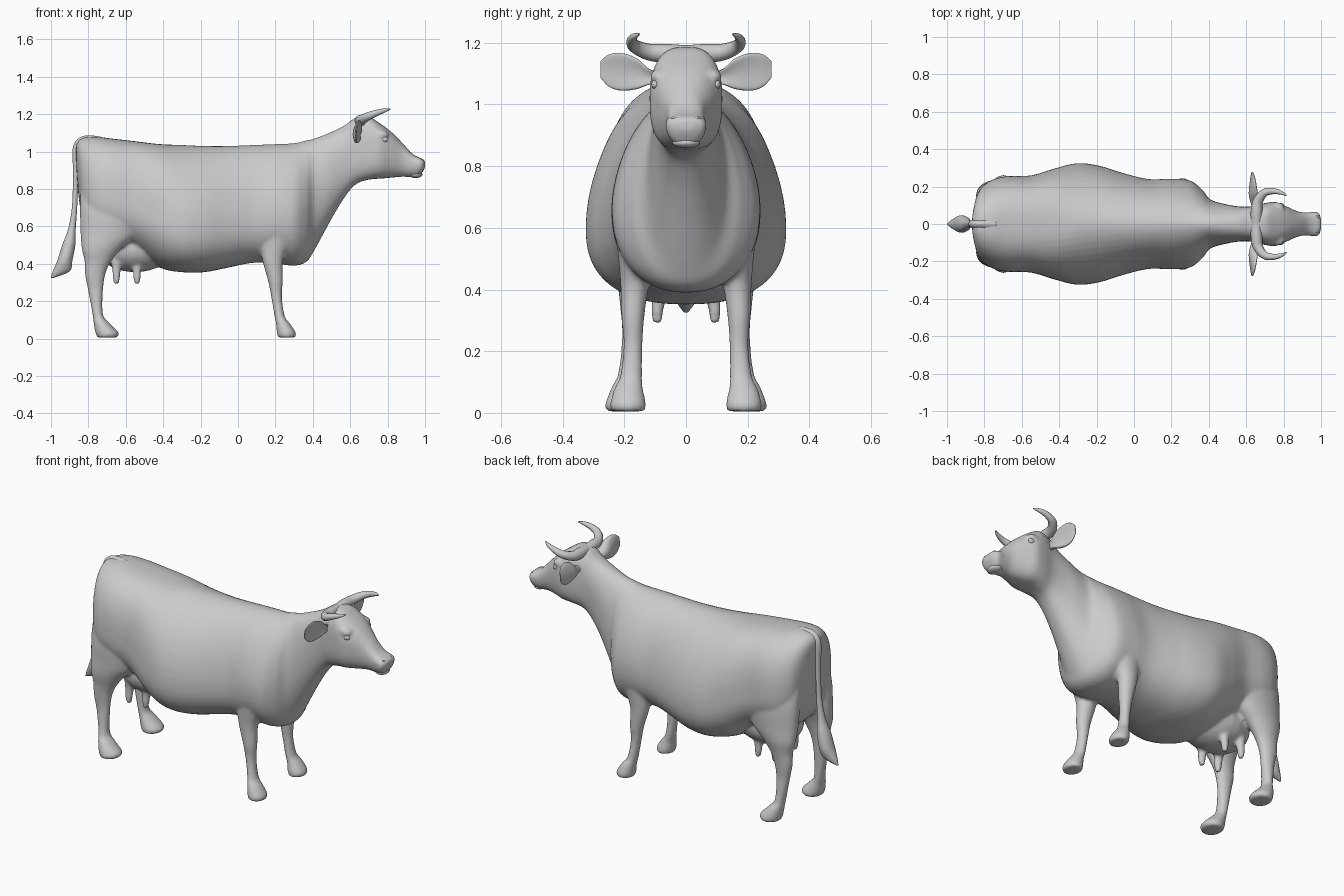
import bpy
import bmesh
import math

if "Cube" in bpy.data.objects:
    bpy.data.objects.remove(bpy.data.objects["Cube"], do_unlink=True)

SEGMENTS = 56
ANGLES = [2 * math.pi * i / SEGMENTS for i in range(SEGMENTS)]

hide = bpy.data.materials.new("plain_grey_hide")
hide.use_nodes = True
hide.diffuse_color = (.6, .6, .6, 1)
hide.node_tree.nodes["Principled BSDF"].inputs["Base Color"].default_value = hide.diffuse_color


def smooth_stations(stations, steps=6):
    """Fill in between the given stations with a smooth curve through them."""
    padded = [stations[0], *stations, stations[-1]]
    result = []
    for a, b, c, d in zip(padded, padded[1:], padded[2:], padded[3:]):
        for step in range(steps):
            t = step / steps
            result.append([
                q + .5 * t * (r - p + t * (2 * p - 5 * q + 4 * r - s + t * (3 * (q - r) + s - p)))
                for p, q, r, s in zip(a, b, c, d)])
    result.append(list(stations[-1]))
    return result


def skin(name, rings):
    """Join rings of points into a closed, smooth-shaded object."""
    bm = bmesh.new()
    loops = [[bm.verts.new(point) for point in ring] for ring in rings]
    for low, high in zip(loops, loops[1:]):
        for i in range(SEGMENTS):
            j = (i + 1) % SEGMENTS
            bm.faces.new((low[i], low[j], high[j], high[i]))
    bm.faces.new(loops[0])
    bm.faces.new(loops[-1])
    bmesh.ops.recalc_face_normals(bm, faces=bm.faces)
    mesh = bpy.data.meshes.new(name)
    bm.to_mesh(mesh)
    bm.free()
    obj = bpy.data.objects.new(name, mesh)
    bpy.context.collection.objects.link(obj)
    return finish(obj)


def finish(obj):
    obj.data.materials.clear()
    obj.data.materials.append(hide)
    for face in obj.data.polygons:
        face.use_smooth = True
    return obj


def power(value, exponent):
    return math.copysign(abs(value) ** exponent, value)


def trunk(name, stations):
    """Loft along x: x, top, bottom, half width, widest height, roundness above and below."""
    rings = []
    for x, top, bottom, half, wide, upper, lower in smooth_stations(stations):
        ring = []
        for a in ANGLES:
            above = math.sin(a) > 0
            reach, bend = (top - wide, upper) if above else (wide - bottom, lower)
            ring.append((x, half * power(math.cos(a), bend), wide + reach * power(math.sin(a), bend)))
        rings.append(ring)
    return skin(name, rings)


def upright(name, stations, side=1):
    """Loft along z from stations of z, back, front, middle y, half width."""
    return skin(name, [
        [((back + front) / 2 + (front - back) / 2 * math.cos(a),
          side * (y + half * math.sin(a)), z) for a in ANGLES]
        for z, back, front, y, half in smooth_stations(stations)])


def ball(name, centre, radii, side=1):
    x, y, z = centre
    bpy.ops.mesh.primitive_uv_sphere_add(segments=24, ring_count=16, location=(x, side * y, z))
    obj = bpy.context.object
    obj.name = name
    obj.scale = radii
    bpy.ops.object.transform_apply(location=False, rotation=False, scale=True)
    return finish(obj)


def horn(name, points, side):
    """Round tube through points of x, y, z, radius."""
    curve = bpy.data.curves.new(name, "CURVE")
    curve.dimensions = "3D"
    curve.bevel_depth = 1
    curve.bevel_resolution = 4
    curve.use_fill_caps = True
    path = smooth_stations(points)
    spline = curve.splines.new("POLY")
    spline.points.add(len(path) - 1)
    for point, (x, y, z, radius) in zip(spline.points, path):
        point.co = (x, side * y, z, 1)
        point.radius = radius
    obj = bpy.data.objects.new(name, curve)
    bpy.context.collection.objects.link(obj)
    bpy.ops.object.select_all(action="DESELECT")
    obj.select_set(True)
    bpy.context.view_layer.objects.active = obj
    bpy.ops.object.convert(target="MESH")
    return finish(bpy.context.object)


# Barrel, chest, neck and head
torso_line = [
    (-.865, 1.04, .93, .04, 1, 1, 1), (-.85, 1.06, .74, .12, .92, .9, .9),
    (-.82, 1.075, .6, .19, .8, .85, .9), (-.76, 1.08, .52, .235, .76, .85, .9),
    (-.68, 1.07, .5, .255, .74, .8, .9), (-.55, 1.055, .47, .26, .7, .77, .9),
    (-.42, 1.04, .38, .298, .63, .83, .9), (-.3, 1.035, .355, .325, .6, 1.02, .82),
    (-.18, 1.03, .355, .31, .6, 1.08, .82), (-.05, 1.03, .38, .27, .61, 1.08, .84),
    (.08, 1.035, .405, .24, .63, 1.06, .86), (.2, 1.04, .4, .242, .66, 1.12, .88),
    (.3, 1.045, .39, .232, .66, 1.16, .9), (.365, 1.06, .41, .183, .68, 1.14, .9),
    (.41, 1.07, .475, .13, .74, 1, .9)]
head_line = [
    (.5, 1.105, .64, .104, .88, .9, .9), (.57, 1.14, .755, .093, .96, .85, .85),
    (.63, 1.18, .825, .095, 1, .75, .75), (.7, 1.185, .85, .112, 1.02, .7, .65),
    (.76, 1.15, .855, .117, 1.02, .75, .7), (.82, 1.105, .86, .092, 1, .8, .8),
    (.88, 1.045, .865, .066, .96, .85, .9), (.93, .99, .862, .062, .94, .8, .9),
    (.97, .967, .868, .066, .935, .75, .9), (.99, .96, .895, .056, .935, .8, .9),
    (1, .95, .915, .03, .935, 1, 1)]
body_parts = [trunk("body", torso_line + head_line)]

# Legs, from the hoof up into the body
front_leg = [
    (.005, .215, .305, .188, .054), (.03, .208, .31, .188, .058), (.08, .203, .278, .186, .046),
    (.12, .195, .25, .178, .036), (.22, .178, .235, .172, .031), (.31, .16, .24, .172, .037),
    (.42, .13, .242, .167, .046), (.53, .115, .285, .167, .055), (.65, .12, .33, .162, .072),
    (.8, .16, .3, .11, .06)]
hind_leg = [
    (.005, -.75, -.65, .197, .06), (.03, -.762, -.637, .197, .064), (.085, -.772, -.69, .193, .048),
    (.13, -.778, -.722, .184, .036), (.25, -.8, -.722, .176, .031), (.34, -.818, -.71, .176, .037),
    (.41, -.82, -.68, .176, .045), (.48, -.835, -.625, .175, .06), (.56, -.842, -.54, .162, .078),
    (.7, -.845, -.48, .15, .09), (.85, -.84, -.55, .12, .08)]
for side in (1, -1):
    body_parts.append(upright("front_leg", front_leg, side))
    body_parts.append(upright("hind_leg", hind_leg, side))
    # Brow swelling
    body_parts.append(ball("brow", (.765, .087, 1.09), (.04, .03, .025), side))
    # Teats
    for x in (-.65, -.54):
        body_parts.append(upright("teat", [
            (.29, x - .014, x + .014, .093, .014), (.33, x - .02, x + .02, .093, .02),
            (.36, x - .022, x + .022, .09, .022), (.42, x - .03, x + .03, .085, .03)], side))
body_parts.append(ball("udder", (-.55, 0, .48), (.2, .155, .125)))

# Blend the parts into one continuous hide
bpy.ops.object.select_all(action="DESELECT")
for part in body_parts:
    part.select_set(True)
bpy.context.view_layer.objects.active = body_parts[0]
bpy.ops.object.join()
body = bpy.context.object
body.name = "body"
remesh = body.modifiers.new("blend", "REMESH")
remesh.mode = "VOXEL"
remesh.voxel_size = .009
remesh.use_smooth_shade = True
relax = body.modifiers.new("relax", "SMOOTH")
relax.factor = .5
relax.iterations = 6

# Horns meeting in a crest, ears, eyes and nostrils
horn_path = [
    (.655, 0, 1.162, .03), (.655, .06, 1.165, .031), (.662, .12, 1.17, .027),
    (.695, .165, 1.188, .022), (.74, .176, 1.206, .017), (.785, .168, 1.22, .011),
    (.815, .152, 1.228, .003)]
ear_line = [
    (.08, .65, 1.085, .016, .018), (.12, .652, 1.09, .03, .026), (.16, .648, 1.1, .034, .05),
    (.21, .642, 1.106, .024, .061), (.25, .638, 1.11, .014, .052), (.278, .633, 1.114, .004, .026)]
for side, label in ((1, "left"), (-1, "right")):
    horn(label + "_horn", horn_path, side)
    # Ear: leaf with a hollowed front, its top leaning slightly forward
    rings = []
    for y, x, z, thick, tall in smooth_stations(ear_line):
        rings.append([(x + thick * (math.sin(a) - .9 * max(0, math.sin(a)) ** 2)
                       + .12 * tall * math.cos(a),
                       side * y, z + tall * math.cos(a)) for a in ANGLES])
    skin(label + "_ear", rings)
    ball(label + "_eye", (.782, .1, 1.065), (.02, .012, .015), side)
    bpy.ops.mesh.primitive_torus_add(
        major_radius=.016, minor_radius=.005, major_segments=20, minor_segments=8,
        location=(.982, side * .04, .94), rotation=(0, math.pi / 2, side * .6))
    bpy.context.object.name = label + "_nostril"
    finish(bpy.context.object)

# Lower lip
ball("lower_lip", (.95, 0, .876), (.036, .045, .018))

# Tail with its tuft
upright("tail", [
    (.325, -1, -.985, 0, .006), (.36, -.99, -.9, 0, .03), (.42, -.965, -.885, 0, .046),
    (.5, -.94, -.87, 0, .04), (.58, -.91, -.868, 0, .024), (.7, -.888, -.86, 0, .016),
    (.88, -.882, -.852, 0, .017), (1, -.885, -.84, 0, .021), (1.05, -.872, -.78, 0, .026),
    (1.075, -.845, -.73, 0, .02), (1.085, -.82, -.77, 0, .006)])
